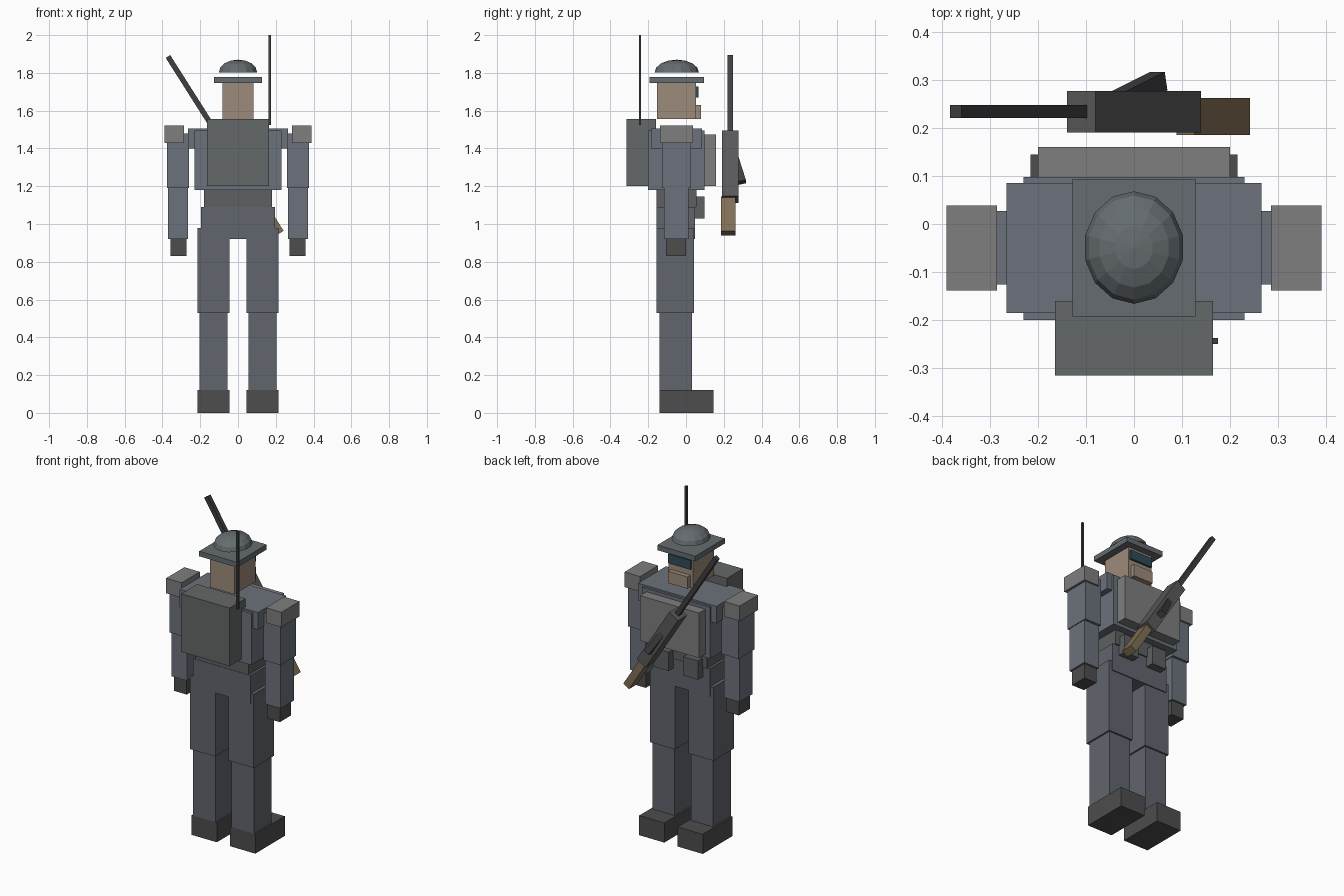
import bpy, bmesh, math
from mathutils import Matrix, Vector

if "Cube" in bpy.data.objects:
    bpy.data.objects.remove(bpy.data.objects["Cube"])


def material(name, rgb):
    m = bpy.data.materials.new(name)
    m.diffuse_color = (*rgb, 1)
    m.use_nodes = True
    m.node_tree.nodes["Principled BSDF"].inputs["Base Color"].default_value = m.diffuse_color
    return m


CLOTH = material("cloth", (0.15, 0.17, 0.20))
TROUSER = material("trouser", (0.12, 0.13, 0.155))
HELMET = material("helmet_paint", (0.13, 0.15, 0.16))
PLATE = material("plate", (0.21, 0.21, 0.21))
PACK = material("pack_canvas", (0.13, 0.14, 0.14))
DARK = material("dark_leather", (0.075, 0.075, 0.075))
BELT = material("belt_grey", (0.11, 0.115, 0.12))
METAL = material("gun_metal", (0.05, 0.05, 0.055))
STEEL = material("receiver_grey", (0.10, 0.10, 0.105))
SKIN = material("skin", (0.34, 0.26, 0.20))
WOOD = material("wood", (0.22, 0.16, 0.09))
GLASS = material("goggle_glass", (0.03, 0.07, 0.09))


def finish(name, bm, mat):
    bmesh.ops.recalc_face_normals(bm, faces=bm.faces)
    me = bpy.data.meshes.new(name)
    bm.to_mesh(me)
    bm.free()
    me.materials.append(mat)
    ob = bpy.data.objects.new(name, me)
    bpy.context.collection.objects.link(ob)
    return ob


def box(name, x, y, z, mat, frame=Matrix()):
    """Box from (min, max) ranges, optionally placed in a rotated frame."""
    lo, hi = Vector((x[0], y[0], z[0])), Vector((x[1], y[1], z[1]))
    bm = bmesh.new()
    bmesh.ops.create_cube(bm, size=1, matrix=frame @ Matrix.Translation((lo + hi) / 2)
                          @ Matrix.Diagonal((*(hi - lo), 1)))
    return finish(name, bm, mat)


def pair(name, x, y, z, mat):
    box("left_" + name, (-x[1], -x[0]), y, z, mat)
    box("right_" + name, x, y, z, mat)


# Legs
pair("boot", (0.045, 0.215), (-0.14, 0.145), (0, 0.12), DARK)
pair("shin", (0.055, 0.205), (-0.14, 0.032), (0.12, 0.53), TROUSER)
pair("thigh", (0.045, 0.215), (-0.155, 0.042), (0.53, 0.98), TROUSER)

# Hips and belt
box("pelvis", (-0.195, 0.195), (-0.157, 0.048), (0.92, 1.09), TROUSER)
box("belt", (-0.18, 0.18), (-0.155, 0.056), (1.09, 1.19), BELT)
pair("belt_pouch", (0.05, 0.15), (0.04, 0.098), (1.03, 1.145), BELT)

# Torso
box("torso", (-0.23, 0.23), (-0.2, 0.098), (1.18, 1.495), CLOTH)
box("shoulder_yoke", (-0.265, 0.265), (-0.185, 0.085), (1.4, 1.505), CLOTH)
box("chest_plate", (-0.2, 0.2), (0.09, 0.16), (1.2, 1.475), PLATE)

# Arms
pair("upper_arm", (0.26, 0.375), (-0.126, 0.027), (1.19, 1.48), CLOTH)
pair("shoulder_pad", (0.285, 0.39), (-0.138, 0.038), (1.43, 1.522), PLATE)
pair("forearm", (0.265, 0.37), (-0.116, 0.012), (0.92, 1.19), CLOTH)
pair("hand", (0.272, 0.358), (-0.107, 0.0), (0.83, 0.92), DARK)

# Backpack and aerial
box("backpack", (-0.164, 0.164), (-0.315, -0.16), (1.2, 1.555), PACK)
box("aerial", (0.162, 0.175), (-0.25, -0.237), (1.525, 2.0), METAL)

# Head
box("head", (-0.083, 0.083), (-0.153, 0.052), (1.555, 1.75), SKIN)
box("jaw", (-0.067, 0.067), (0.03, 0.08), (1.557, 1.63), SKIN)
box("goggles", (-0.075, 0.075), (0.04, 0.065), (1.67, 1.727), GLASS)

# Helmet: flat brim with a faceted half-sphere above it
box("helmet_brim", (-0.128, 0.128), (-0.192, 0.094), (1.747, 1.778), HELMET)
bm = bmesh.new()
bmesh.ops.create_uvsphere(bm, u_segments=14, v_segments=8, radius=1)
bmesh.ops.delete(bm, geom=[v for v in bm.verts if v.co.z < -0.01], context='VERTS')
bmesh.ops.holes_fill(bm, edges=[e for e in bm.edges if e.is_boundary], sides=0)
bm.transform(Matrix.Translation((0, -0.049, 1.803)) @ Matrix.Diagonal((0.104, 0.117, 0.067, 1)))
finish("helmet_dome", bm, HELMET)

# Rifle slung diagonally across the chest
rifle = Matrix.Translation((0, 0, 1.3025)) @ Matrix.Rotation(math.radians(-32.4), 4, 'Y')
box("rifle_receiver", (-0.035, 0.035), (0.19, 0.277), (-0.205, 0.205), STEEL, rifle)
box("rifle_barrel", (-0.014, 0.014), (0.22, 0.248), (0.2, 0.692), METAL, rifle)
box("rifle_stock", (-0.0225, 0.0225), (0.185, 0.262), (-0.415, -0.2), WOOD, rifle)
tilt = rifle @ Matrix.Translation((0, 0.274, -0.01)) @ Matrix.Rotation(math.radians(15), 4, 'X')
box("rifle_magazine", (-0.0175, 0.0175), (-0.02, 0.02), (-0.09, 0.09), METAL, tilt)
